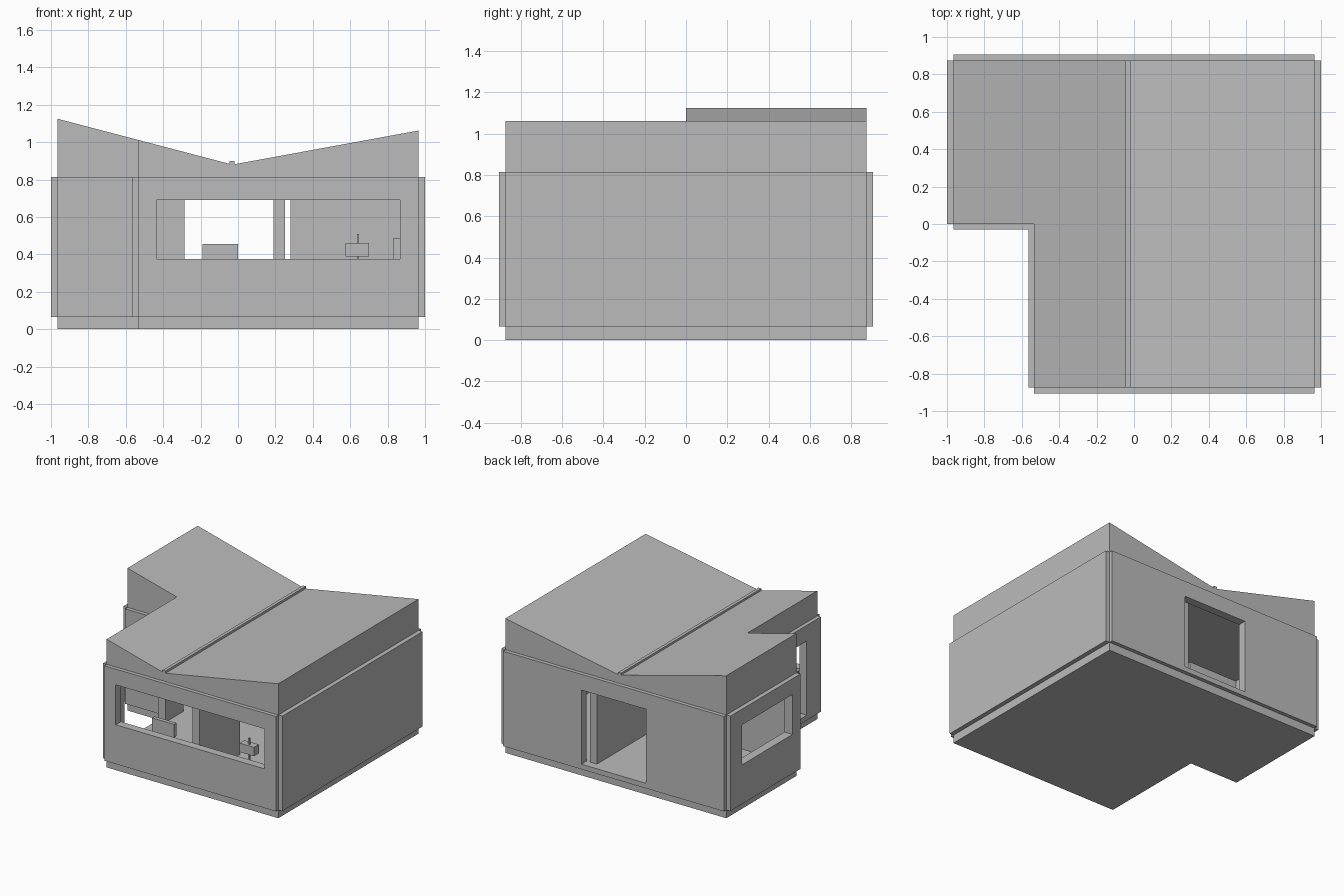
import bpy
import bmesh

cube = bpy.data.objects.get("Cube")
if cube:
    bpy.data.objects.remove(cube, do_unlink=True)

grey = bpy.data.materials.new("plain_grey")
grey.use_nodes = True
grey.diffuse_color = (0.5, 0.5, 0.5, 1)
grey.node_tree.nodes["Principled BSDF"].inputs["Base Color"].default_value = (0.5, 0.5, 0.5, 1)


def prism(name, profile, y0, y1):
    """Extrude an x-z outline along y."""
    bm = bmesh.new()
    face = bm.faces.new([bm.verts.new((x, y0, z)) for x, z in profile])
    out = bmesh.ops.extrude_face_region(bm, geom=[face])
    verts = [v for v in out["geom"] if isinstance(v, bmesh.types.BMVert)]
    bmesh.ops.translate(bm, verts=verts, vec=(0, y1 - y0, 0))
    bmesh.ops.recalc_face_normals(bm, faces=bm.faces[:])
    mesh = bpy.data.meshes.new(name)
    bm.to_mesh(mesh)
    bm.free()
    mesh.materials.append(grey)
    obj = bpy.data.objects.new(name, mesh)
    bpy.context.collection.objects.link(obj)
    return obj


def box(name, x0, x1, y0, y1, z0, z1):
    return prism(name, [(x0, z0), (x1, z0), (x1, z1), (x0, z1)], y0, y1)


def cut(obj, *bounds):
    """Subtract boxes from an object and keep the clean result."""
    for b in bounds:
        cutter = box("cutter", *b)
        cutter.hide_render = True
        mod = obj.modifiers.new("cut", "BOOLEAN")
        mod.operation = "DIFFERENCE"
        mod.solver = "EXACT"
        mod.object = cutter
        deps = bpy.context.evaluated_depsgraph_get()
        mesh = bpy.data.meshes.new_from_object(obj.evaluated_get(deps))
        obj.modifiers.clear()
        obj.data = mesh
        bpy.data.objects.remove(cutter, do_unlink=True)


# Main dimensions
X, Y, T = 0.965, 0.875, 0.03      # core half sizes, cladding thickness
NX = -0.535                       # corner recess side wall
FLOOR, CEIL, HEAD, SILL = 0.105, 0.815, 0.69, 0.375
W = 0.035                         # core wall thickness

# Openings: long front window, back door, recess door, side window
front_window = (-0.435, 0.865, -1, -0.7, SILL, HEAD)
back_door = (-0.285, 0.28, 0.7, 1, FLOOR, HEAD)
recess_door = (-0.7, -0.4, -0.7, -0.19, FLOOR, HEAD)
side_window = (-1.1, -0.8, 0.1, 0.73, SILL, HEAD)

# Core of the house with its butterfly roof, hollowed out
body = prism("house_body", [(-X, 0), (X, 0), (X, 1.062), (-0.03, 0.88), (-X, 1.125)], -Y, Y)
cut(body,
    (-1.5, NX, -1.5, 0, -0.5, 1.5),
    (NX + W, X - W, -Y + W, Y - W, FLOOR, CEIL),
    (-X + W, NX + 2 * W, W, Y - W, FLOOR, CEIL),
    front_window, back_door, recess_door, side_window)

# Cladding panels
LOW = 0.065
front = box("front_cladding", NX, X, -Y - T, -Y, LOW, CEIL)
cut(front, front_window)
back = box("back_cladding", -X, X, Y, Y + T, LOW, CEIL)
cut(back, back_door)
box("left_cladding", X, 1, -Y, Y, LOW, CEIL)
right = box("right_cladding", -1, -X, 0, Y, LOW, CEIL)
cut(right, side_window)
recess = box("recess_side_cladding", NX - T, NX, -Y, 0, LOW, CEIL)
cut(recess, recess_door)
box("recess_front_cladding", -X, NX - T, -T, 0, LOW, CEIL)

# Gutter strip in the roof valley
box("roof_gutter", -0.045, -0.02, -Y, Y, 0.87, 0.9)

# Interior partition with a passage in the middle
box("partition_front", 0.19, 0.25, -Y + W, -0.33, FLOOR, CEIL)
box("partition_back", 0.19, 0.25, 0.2, Y - W, FLOOR, CEIL)

# Simple furniture by the window
box("chair_back", -0.19, 0, -0.8, -0.77, 0.35, 0.455)
box("chair_post", -0.105, -0.085, -0.795, -0.775, FLOOR, 0.35)
box("small_stand_top", 0.575, 0.7, -0.8, -0.74, 0.39, 0.46)
box("small_stand_post", 0.635, 0.648, -0.78, -0.767, FLOOR, 0.51)
box("wall_cabinet", 0.83, X - W, 0.1, 0.6, FLOOR, 0.485)
